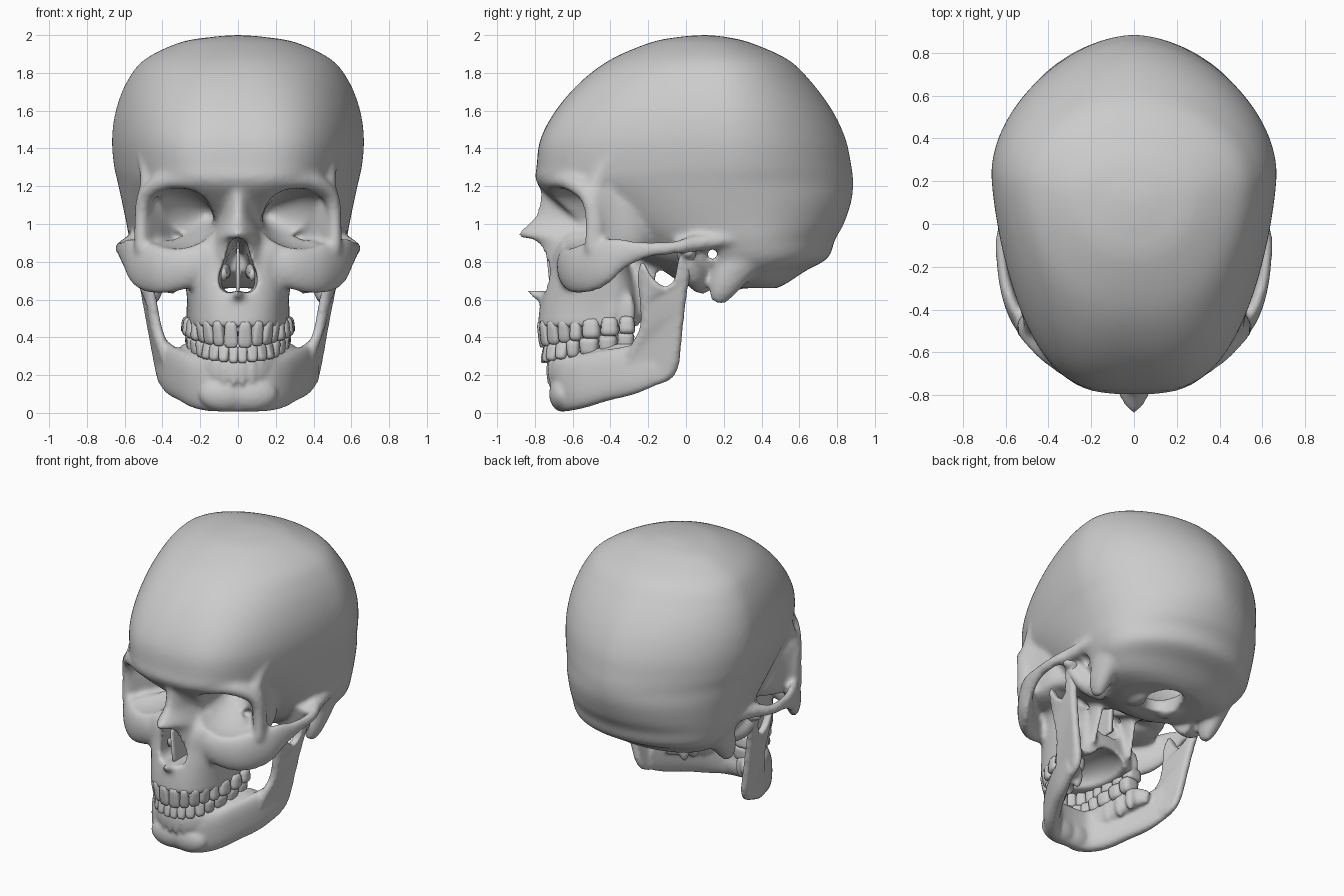
import bpy, bmesh, math
from mathutils import Vector, Matrix

if "Cube" in bpy.data.objects:
    bpy.data.objects.remove(bpy.data.objects["Cube"])


def spline(rows, n=6, closed=False):
    """Catmull-Rom through rows of numbers."""
    m, out = len(rows), []
    get = (lambda i: rows[i % m]) if closed else (lambda i: rows[max(0, min(m - 1, i))])
    for i in range(m if closed else m - 1):
        a, b, c, d = (get(i + k) for k in (-1, 0, 1, 2))
        for j in range(n):
            t = j / n
            out.append([0.5 * (2*q + (r-p)*t + (2*p-5*q+4*r-s)*t*t + (3*q-p-3*r+s)*t**3)
                        for p, q, r, s in zip(a, b, c, d)])
    return out if closed else out + [list(rows[-1])]


def skin(bm, rings, mirror=False):
    for sx in ((1, -1) if mirror else (1,)):
        vs = [[bm.verts.new((sx * x, y, z)) for x, y, z in r] for r in rings]
        n = len(vs[0])
        for a, b in zip(vs, vs[1:]):
            for i in range(n):
                bm.faces.new((a[i], a[(i+1) % n], b[(i+1) % n], b[i]))
        bm.faces.new(vs[0])
        bm.faces.new(vs[-1])


def oval(p, n=40):
    for i in range(n):
        c, s = math.cos(math.tau * i / n), math.sin(math.tau * i / n)
        yield math.copysign(abs(c)**(2/p), c), math.copysign(abs(s)**(2/p), s)


def egg(k, n=144):
    """Plan of the braincase: k=0 plain oval, k=1 straight temples, blunt forehead, tapered back."""
    for i in range(n):
        c, s = math.cos(math.tau * i / n), math.sin(math.tau * i / n)
        b, e = (2 - .1*k, .5 + .085*k) if s > 0 else (2 - .6*k, .5 - .19*k)
        yield math.copysign(max(0, 1 - abs(s)**b)**e, c), s


def loft(bm, rows, frac=0.6, p=2.0):
    """Stack of horizontal ovals; rows are z, front y, back y, half width (, egg shape)."""
    rings = []
    for z, yf, yb, w, *k in spline(rows, 8):
        yc = yf + frac * (yb - yf)
        rings.append([(w*c, yc + s * (yb - yc if s > 0 else yc - yf), z)
                      for c, s in (egg(k[0]) if k else oval(p, 112))])
    skin(bm, rings)


def sweep(bm, rows, up=(0, 0, 1), p=2.0, mirror=True):
    """Oval along a path; rows are x, y, z, half thickness, half height."""
    pts = spline(rows)
    rings = []
    for i, r in enumerate(pts):
        t = Vector(pts[min(i+1, len(pts)-1)][:3]) - Vector(pts[max(i-1, 0)][:3])
        side = t.cross(Vector(up)).normalized()
        u = side.cross(t).normalized()
        rings.append([Vector(r[:3]) + side*r[3]*c + u*r[4]*s for c, s in oval(p, 24)])
    skin(bm, rings, mirror)


def tunnel(bm, outline, rows, mirror=False):
    """Front outline carried along y; rows are y, scale, centre x, centre z."""
    cx = sum(q[0] for q in outline) / len(outline)
    cz = sum(q[1] for q in outline) / len(outline)
    skin(bm, [[(x + (a-cx)*s, y, z + (b-cz)*s) for a, b in outline]
              for y, s, x, z in spline(rows)], mirror)


def ball(bm, c, r, mirror=True):
    for sx in ((1, -1) if mirror else (1,)):
        m = Matrix.Translation((sx*c[0], c[1], c[2])) @ Matrix.Diagonal((*r, 1))
        bmesh.ops.create_icosphere(bm, subdivisions=3, radius=1, matrix=m)


def make(name, bm):
    bmesh.ops.recalc_face_normals(bm, faces=bm.faces)
    me = bpy.data.meshes.new(name)
    bm.to_mesh(me)
    me.shade_smooth()
    ob = bpy.data.objects.new(name, me)
    bpy.context.collection.objects.link(ob)
    return ob


def fuse(name, bm, voxel, smooth, cutter=None):
    ob = make(name, bm)

    def remesh():
        m = ob.modifiers.new("fuse", 'REMESH')
        m.mode, m.voxel_size, m.use_smooth_shade = 'VOXEL', voxel, True
    remesh()
    if cutter:
        b = ob.modifiers.new("cut", 'BOOLEAN')
        b.operation, b.solver, b.object = 'DIFFERENCE', 'EXACT', cutter
        remesh()
    s = ob.modifiers.new("soften", 'SMOOTH')
    s.factor, s.iterations = 0.5, smooth
    me = bpy.data.meshes.new_from_object(ob.evaluated_get(bpy.context.evaluated_depsgraph_get()))
    ob.modifiers.clear()
    ob.data = me
    me.shade_smooth()
    return ob


# tooth positions along the dental arch
arch = spline([(0, -.765), (.1, -.742), (.17, -.665), (.21, -.55), (.235, -.42), (.248, -.22)], 20)


def teeth_row(widths, inset):
    spots, s = [], 0
    for w in widths:
        goal, run = s + w/2, 0
        for a, b in zip(arch, arch[1:]):
            d = math.dist(a, b)
            if run + d >= goal:
                break
            run += d
        ang = math.atan2(b[1]-a[1], b[0]-a[0])
        f = (goal - run) / d
        x, y = a[0] + (b[0]-a[0])*f, a[1] + (b[1]-a[1])*f
        spots.append((x - math.sin(ang)*inset, y + math.cos(ang)*inset, ang, w, goal / .62))
        s += w
    return spots


upper = teeth_row((.074, .06, .068, .066, .066, .098, .096, .086), 0)
lower = teeth_row((.052, .058, .066, .068, .07, .104, .1, .09), .02)

# braincase
sk = bmesh.new()
loft(sk, [(2.0, .08, .12, .02, 0), (1.99, -.04, .21, .14, 0), (1.96, -.19, .34, .31, .1), (1.87, -.4, .54, .495, .4),
          (1.75, -.56, .665, .59, .7), (1.6, -.69, .775, .647, .9), (1.45, -.77, .845, .667, 1),
          (1.31, -.79, .875, .657, 1), (1.22, -.79, .885, .637, .9), (1.12, -.7, .875, .615, .4),
          (1.0, -.55, .835, .59, .1), (.92, -.42, .79, .575, 0), (.82, -.28, .75, .54, 0),
          (.75, -.12, .63, .48, 0), (.69, -.03, .54, .4, 0), (.66, .05, .48, .28, 0)], .62)
# upper jaw and nose
loft(sk, [(.455, -.785, -.23, .262), (.55, -.775, -.23, .265), (.65, -.755, -.25, .275), (.75, -.73, -.28, .29),
          (.84, -.71, -.32, .33), (.9, -.68, -.33, .34), (.95, -.62, -.33, .3)], .7, 2.5)
loft(sk, [(1.24, -.77, -.4, .14), (1.12, -.775, -.4, .115), (1.03, -.805, -.4, .105), (.945, -.888, -.42, .13),
          (.9, -.81, -.42, .17), (.8, -.78, -.42, .2), (.68, -.77, -.42, .2)], .75, 1.6)
sweep(sk, [(0, -.72, .61, .05, .03), (0, -.79, .625, .03, .025), (0, -.84, .66, .012, .012)], mirror=False)
# brow, outer eye socket rim, temporal ridge, socket walls and floor
sweep(sk, [(0, -.725, 1.24, .05, .06), (.2, -.71, 1.235, .05, .06), (.38, -.605, 1.225, .05, .06),
           (.485, -.515, 1.15, .045, .05), (.512, -.485, 1.02, .036, .05), (.51, -.49, .86, .04, .05)], up=(0, 1, 0))
sweep(sk, [(.485, -.51, 1.14, .035, .05), (.485, -.44, 1.27, .035, .05), (.515, -.36, 1.4, .03, .03)], up=(0, 1, 0))
sweep(sk, [(.51, -.5, 1.02, .035, .18), (.455, -.4, 1.02, .055, .19), (.38, -.26, 1.02, .09, .18),
           (.2, -.2, 1.0, .1, .17)], p=3)
ball(sk, (.35, -.43, .86), (.15, .17, .055))
# cheekbone and arch running back over the ear
sweep(sk, [(.16, -.61, .79, .07, .1), (.28, -.62, .77, .06, .115), (.41, -.57, .757, .055, .128),
           (.505, -.475, .785, .05, .13), (.572, -.37, .835, .036, .095), (.612, -.22, .862, .028, .045),
           (.615, -.06, .876, .032, .035), (.56, .06, .9, .05, .045), (.52, .24, .92, .06, .04)])
# mastoids, skull base, pterygoid plates
sweep(sk, [(.45, .3, .86, .09, .14), (.452, .225, .72, .07, .095), (.45, .185, .635, .05, .065),
           (.445, .17, .583, .022, .035)], up=(0, 1, 0))
sweep(sk, [(.5, -.04, .93, .08, .03), (.42, .04, .78, .12, .07), (.3, .1, .72, .1, .07)], up=(0, 1, 0))
sweep(sk, [(.13, -.2, .86, .03, .09), (.14, -.22, .7, .02, .06), (.15, -.25, .52, .02, .04)], up=(0, 1, 0))
ball(sk, (.13, .2, .665), (.05, .09, .035))
for x, y, a, w, f in upper:      # root bulges
    ball(sk, (x, y + .012, .535), (w * .4, w * .4, .1))

# hollows: brain cavity, spinal opening, ear canals, eye sockets, nose, palate
cut = bmesh.new()
loft(cut, [(1.935, .05, .15, .05), (1.88, -.25, .42, .36), (1.75, -.48, .58, .51), (1.6, -.61, .69, .56),
           (1.45, -.69, .75, .585), (1.33, -.68, .78, .575), (1.26, -.5, .79, .55), (1.15, -.16, .79, .52),
           (1.0, -.06, .76, .5), (.88, 0, .7, .46), (.8, .05, .6, .36), (.755, .12, .5, .2)])
sweep(cut, [(0, .29, .5, .11, .14), (0, .29, .86, .11, .14)], up=(0, 1, 0), mirror=False)
sweep(cut, [(.2, .14, .84, .028, .034), (.75, .14, .84, .028, .034)])
socket = spline([(.127, 1.05), (.18, 1.14), (.275, 1.183), (.41, 1.168), (.476, 1.085), (.492, .97),
                 (.44, .885), (.3, .868), (.18, .91), (.115, .985)], 4, True)
tunnel(cut, socket, [(-1, 1, .3, 1.027), (-.75, 1, .3, 1.027), (-.6, 1, .3, 1.027), (-.5, .88, .285, 1.03),
                     (-.4, .66, .25, 1.04), (-.3, .36, .19, 1.05), (-.25, .12, .165, 1.05)], True)
half = [(.045, .895), (.065, .82), (.1, .72), (.092, .655), (.045, .628)]
pear = spline([(0, .925)] + half + [(0, .645)] + [(-x, z) for x, z in half[::-1]], 4, True)
tunnel(cut, pear, [(-1, 1, 0, .755), (-.6, 1, 0, .755), (-.35, .9, 0, .745), (-.12, .75, 0, .72)])
ball(cut, (0, -.42, .45), (.165, .26, .12), False)
ball(cut, (.235, -.72, .745), (.018, .06, .02))
cutter = fuse("cutter", cut, .017, 1)
cutter.hide_render = True
fuse("skull", sk, .015, 5, cutter)
bpy.data.objects.remove(cutter)

# nasal septum and turbinates
ns = bmesh.new()
sweep(ns, [(0, -.73, .75, .01, .12), (0, -.5, .77, .01, .14), (0, -.22, .76, .012, .1)], p=5, mirror=False)
sweep(ns, [(.075, -.66, .73, .015, .03), (.065, -.5, .75, .025, .04), (.06, -.3, .74, .02, .03)])
make("nasal_septum", ns)

# lower jaw: body, tooth-bearing ridge, chin
jw = bmesh.new()
sweep(jw, [(-.03, -.655, .15, .055, .143), (.12, -.64, .15, .055, .143), (.21, -.565, .16, .055, .138),
           (.285, -.44, .195, .052, .135), (.35, -.3, .225, .045, .13), (.4, -.16, .275, .03, .12)], p=2.6)
sweep(jw, [(-.02, -.7, .225, .04, .075), (.1, -.675, .225, .04, .075), (.175, -.59, .235, .045, .075),
           (.228, -.45, .27, .05, .075), (.265, -.31, .3, .048, .07), (.31, -.22, .29, .02, .04)], p=2.4)
ball(jw, (.07, -.655, .1), (.14, .07, .095))
# ramus with coronoid and condyle
side = [(-.3, .15), (-.13, .155), (-.045, .23), (-.018, .44), (.008, .65), (.05, .85), (.02, .885), (-.02, .85),
        (-.05, .72), (-.11, .67), (-.18, .72), (-.23, .8), (-.255, .72), (-.24, .48), (-.29, .36), (-.34, .25)]
for shrink, thick in ((1, .014), (.86, .028)):   # thin edge, thicker middle
    skin(jw, [[(.405 + .19*(z-.2) + .33*min(0, y+.16) + dx, y, z)
               for y, z in ((-.14 + (q[0]+.14)*shrink, .45 + (q[1]-.45)*(1 - (1-shrink)*.5))
                            for q in spline(side, 5, True))]
              for dx in (-thick, thick)], True)
ball(jw, (.525, .015, .85), (.075, .042, .04))
for x, y, a, w, f in lower:      # root bulges
    ball(jw, (x, y + .02, .22 + .07*f), (w * .4, w * .36, .085))
fuse("lower_jaw", jw, .012, 5)


# teeth: rounded blocks narrowing toward the gum
def teeth(name, spots, upper_row):
    bm = bmesh.new()
    for x, y, ang, w, f in spots:
        bite = .345 + .085 * f
        lo, hi = (bite - .005, .485 + .03*f) if upper_row else (.26 + .07*f, bite + .005)
        depth = .026 + .03 * min(1, f * 1.3)
        for sx in (1, -1):
            new = bmesh.ops.create_uvsphere(bm, u_segments=16, v_segments=12, radius=1)["verts"]
            rot = Matrix.Rotation(ang, 3, 'Z')
            for v in new:
                c = v.co / sum(abs(k)**4.5 for k in v.co)**(1/4.5)
                gum = c.z if upper_row else -c.z
                t = 1 - .1 * gum
                thin = t if f > .4 else .8 + .3 * gum
                q = rot @ Vector((c.x*w*.475*t, c.y*depth*thin, 0))
                v.co = (sx*(x + q.x), y + q.y, (lo+hi)/2 + c.z*(hi-lo)/2)
    make(name, bm)


teeth("upper_teeth", upper, True)
teeth("lower_teeth", lower, False)
